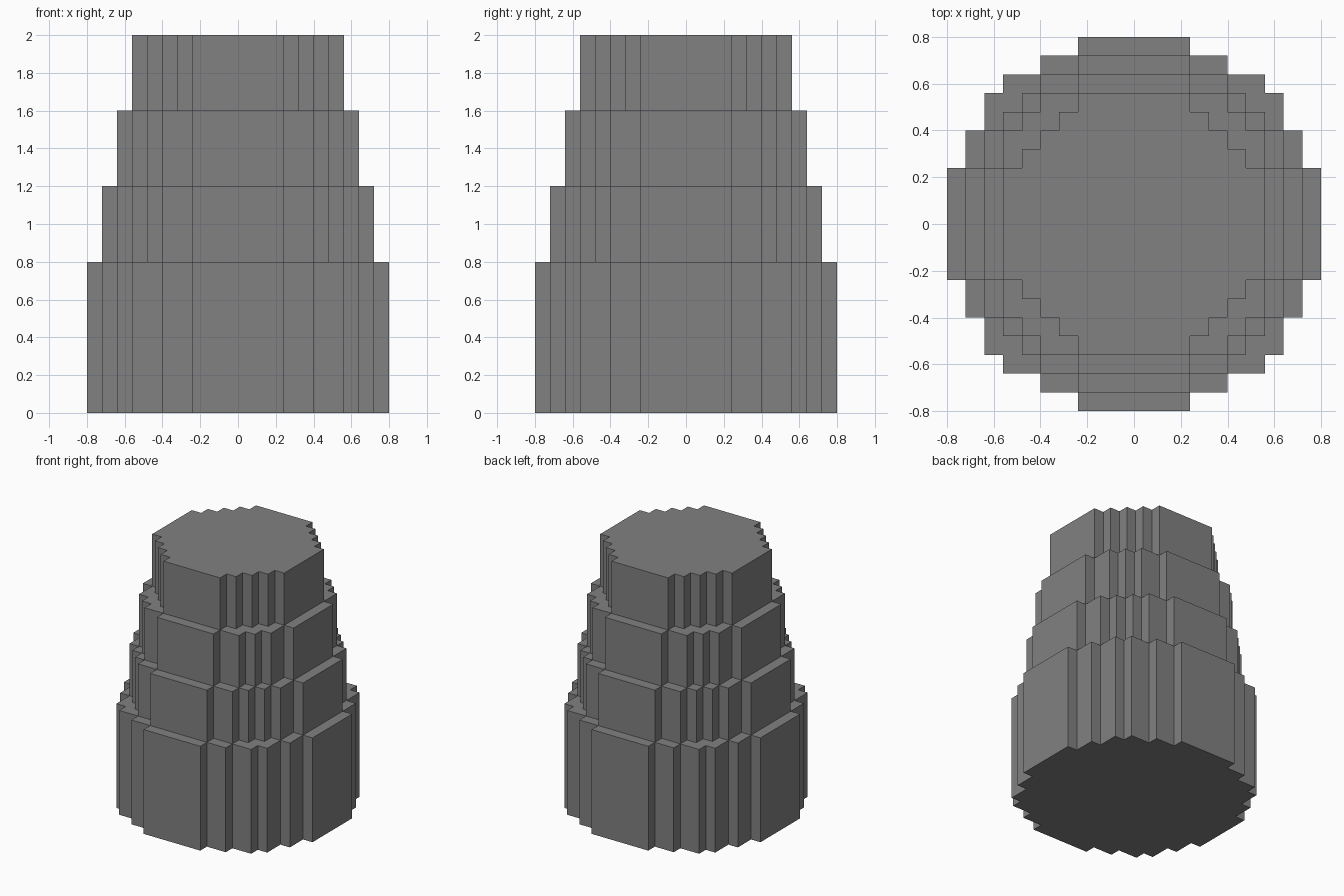
import bpy
import bmesh

if "Cube" in bpy.data.objects:
    bpy.data.objects.remove(bpy.data.objects["Cube"])

U = 0.08  # size of one grid step

grey = bpy.data.materials.new("stone grey")
grey.diffuse_color = (0.22, 0.22, 0.22, 1.0)
grey.use_nodes = True
grey.node_tree.nodes["Principled BSDF"].inputs["Base Color"].default_value = grey.diffuse_color


def half_width(row, r):
    """Steps from the axis filled by a blocky disc of radius r in this row."""
    return int((r * r - (row + 0.5) ** 2) ** 0.5 + 0.5)


def stepped_outline(r):
    """Counter-clockwise staircase outline of a blocky disc."""
    quarter = []
    for row in range(r):
        w = half_width(row, r)
        if not quarter or quarter[-1][0] != w:
            if quarter:
                quarter += [(quarter[-1][0], row), (w, row)]
            else:
                quarter.append((w, 0))
    quarter.append((quarter[-1][0], r))
    quarter = quarter[1:]  # drop the point on the axis
    points = []
    for _ in range(4):
        points += quarter
        quarter = [(-y, x) for x, y in quarter]
    return points


def tier(name, r, z0, z1):
    bm = bmesh.new()
    base = bm.faces.new([bm.verts.new((x * U, y * U, z0)) for x, y in stepped_outline(r)])
    ext = bmesh.ops.extrude_face_region(bm, geom=[base], use_keep_orig=True)
    top = [v for v in ext["geom"] if isinstance(v, bmesh.types.BMVert)]
    bmesh.ops.translate(bm, verts=top, vec=(0, 0, z1 - z0))
    bmesh.ops.recalc_face_normals(bm, faces=bm.faces)
    mesh = bpy.data.meshes.new(name)
    bm.to_mesh(mesh)
    bm.free()
    mesh.materials.append(grey)
    bpy.context.collection.objects.link(bpy.data.objects.new(name, mesh))


# Four stacked tiers, narrowing upward
tier("base_tier", 10, 0.0, 0.8)
tier("lower_tier", 9, 0.8, 1.2)
tier("upper_tier", 8, 1.2, 1.6)
tier("top_tier", 7, 1.6, 2.0)
